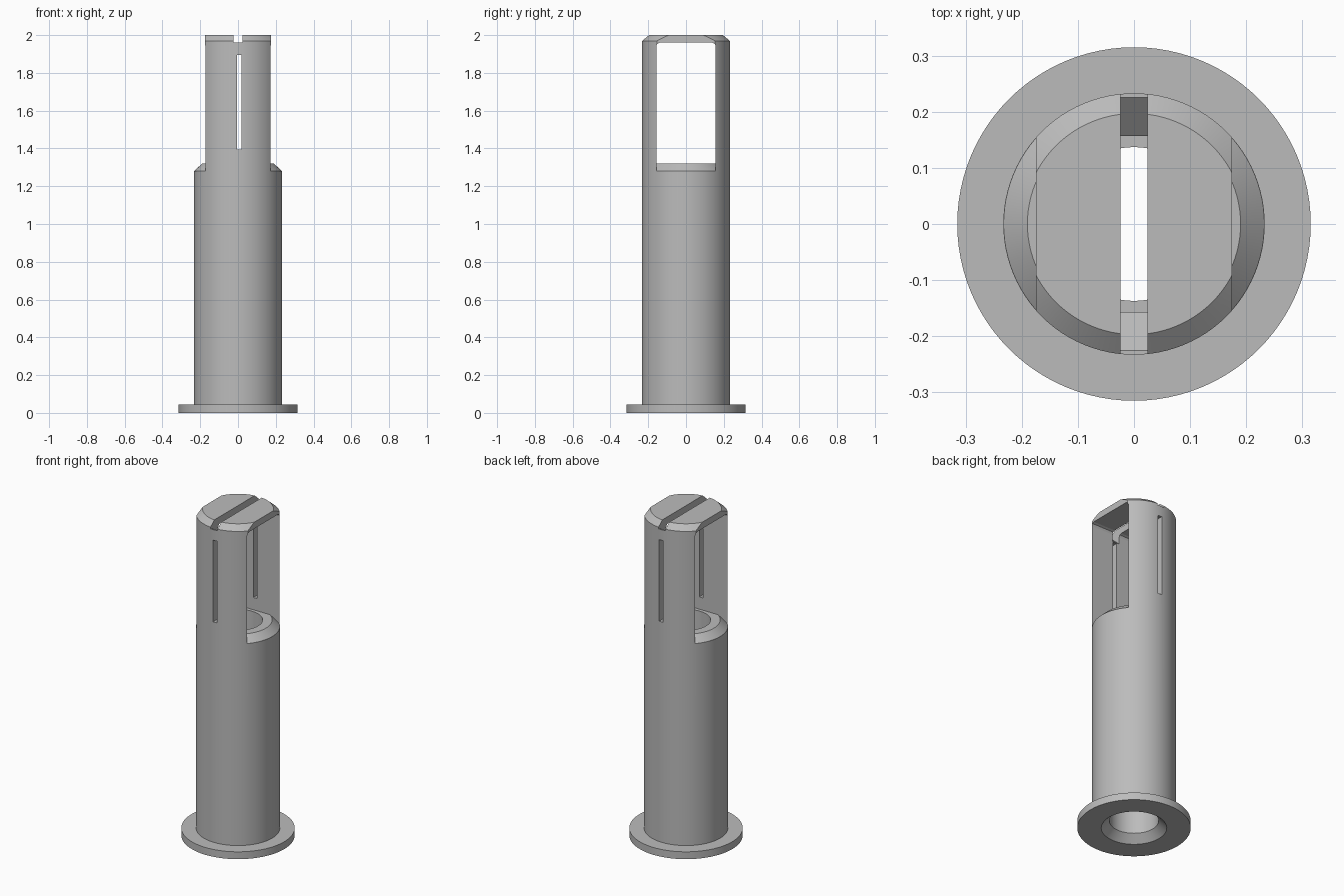
import bpy, bmesh, math

if "Cube" in bpy.data.objects:
    bpy.data.objects.remove(bpy.data.objects["Cube"], do_unlink=True)

SEGMENTS = 96
R = 0.233           # sleeve radius
BORE = 0.137
GAP = 0.157         # half width of the side window
FLAT = 0.175        # half width of the cap across its flats

grey = bpy.data.materials.new("plain grey")
grey.use_nodes = True
grey.diffuse_color = (0.5, 0.5, 0.5, 1)
grey.node_tree.nodes["Principled BSDF"].inputs["Base Color"].default_value = (0.5, 0.5, 0.5, 1)


def add_object(name, bm):
    bmesh.ops.recalc_face_normals(bm, faces=bm.faces)
    mesh = bpy.data.meshes.new(name)
    bm.to_mesh(mesh)
    bm.free()
    mesh.materials.append(grey)
    obj = bpy.data.objects.new(name, mesh)
    bpy.context.collection.objects.link(obj)
    return obj


def lathe(name, profile):
    """Closed solid turned about z from (radius, height) points."""
    bm = bmesh.new()
    rings = []
    for r, z in profile:
        rings.append([bm.verts.new((r * math.cos(a), r * math.sin(a), z))
                      for a in (2 * math.pi * i / SEGMENTS for i in range(SEGMENTS))])
    for low, high in zip(rings, rings[1:]):
        for i in range(SEGMENTS):
            j = (i + 1) % SEGMENTS
            bm.faces.new((low[i], low[j], high[j], high[i]))
    bm.faces.new(rings[0][::-1])
    bm.faces.new(rings[-1])
    return add_object(name, bm)


def prism(name, outline, x0, x1):
    """Extrude a (y, z) outline from x0 to x1."""
    bm = bmesh.new()
    face = bm.faces.new([bm.verts.new((x0, y, z)) for y, z in outline])
    out = bmesh.ops.extrude_face_region(bm, geom=[face])
    verts = [v for v in out["geom"] if isinstance(v, bmesh.types.BMVert)]
    bmesh.ops.translate(bm, verts=verts, vec=(x1 - x0, 0, 0))
    return add_object(name, bm)


def rect(y, z0, z1):
    return [(-y, z0), (y, z0), (y, z1), (-y, z1)]


def cut(target, cutter):
    mod = target.modifiers.new("cut", "BOOLEAN")
    mod.operation = "DIFFERENCE"
    mod.solver = "EXACT"
    mod.object = cutter
    bpy.context.view_layer.objects.active = target
    bpy.ops.object.modifier_apply(modifier=mod.name)
    bpy.data.objects.remove(cutter, do_unlink=True)


# Flanged sleeve with a chamfered top
sleeve = lathe("flanged_sleeve", [(0.315, 0), (0.315, 0.045), (R, 0.045),
                                  (R, 1.97), (0.197, 2.0)])

# Through bore, countersunk at the bottom
cut(sleeve, lathe("bore_cutter", [(0.192, -0.01), (BORE, 0.045), (BORE, 1.6)]))

# Side window with softened upper corners, leaving a chamfered collar below
c = 0.018
window = prism("window_cutter",
               [(-GAP, 1.28), (GAP, 1.28), (GAP, 1.96 - c), (GAP - c * 0.3, 1.96 - c * 0.3),
                (GAP - c, 1.96), (c - GAP, 1.96), (c * 0.3 - GAP, 1.96 - c * 0.3),
                (-GAP, 1.96 - c)], -0.4, 0.4)
collar = lathe("collar_shape", [(R + 0.01, 1.27), (0.19, 1.32)])
cut(window, collar)
cut(sleeve, window)

# Flats on both sides of the cap
for side in (-1, 1):
    cut(sleeve, prism("flat_cutter", rect(0.3, 1.7, 2.1), side * FLAT, side * 0.4))

# Slot across the cap, its floor dropping inward at both ends
cut(sleeve, prism("cap_slot_cutter",
                  [(-0.4, 1.96), (-0.225, 1.96), (-0.15, 1.893), (0.15, 1.893),
                   (0.225, 1.96), (0.4, 1.96), (0.4, 2.1), (-0.4, 2.1)], -0.024, 0.024))

# Narrow upright slit through the front and back walls
cut(sleeve, prism("slit_cutter", rect(0.4, 1.395, 1.895), -0.006, 0.019))

bpy.ops.object.select_all(action="DESELECT")
sleeve.select_set(True)
bpy.context.view_layer.objects.active = sleeve
bpy.ops.object.shade_smooth_by_angle(angle=math.radians(20))
